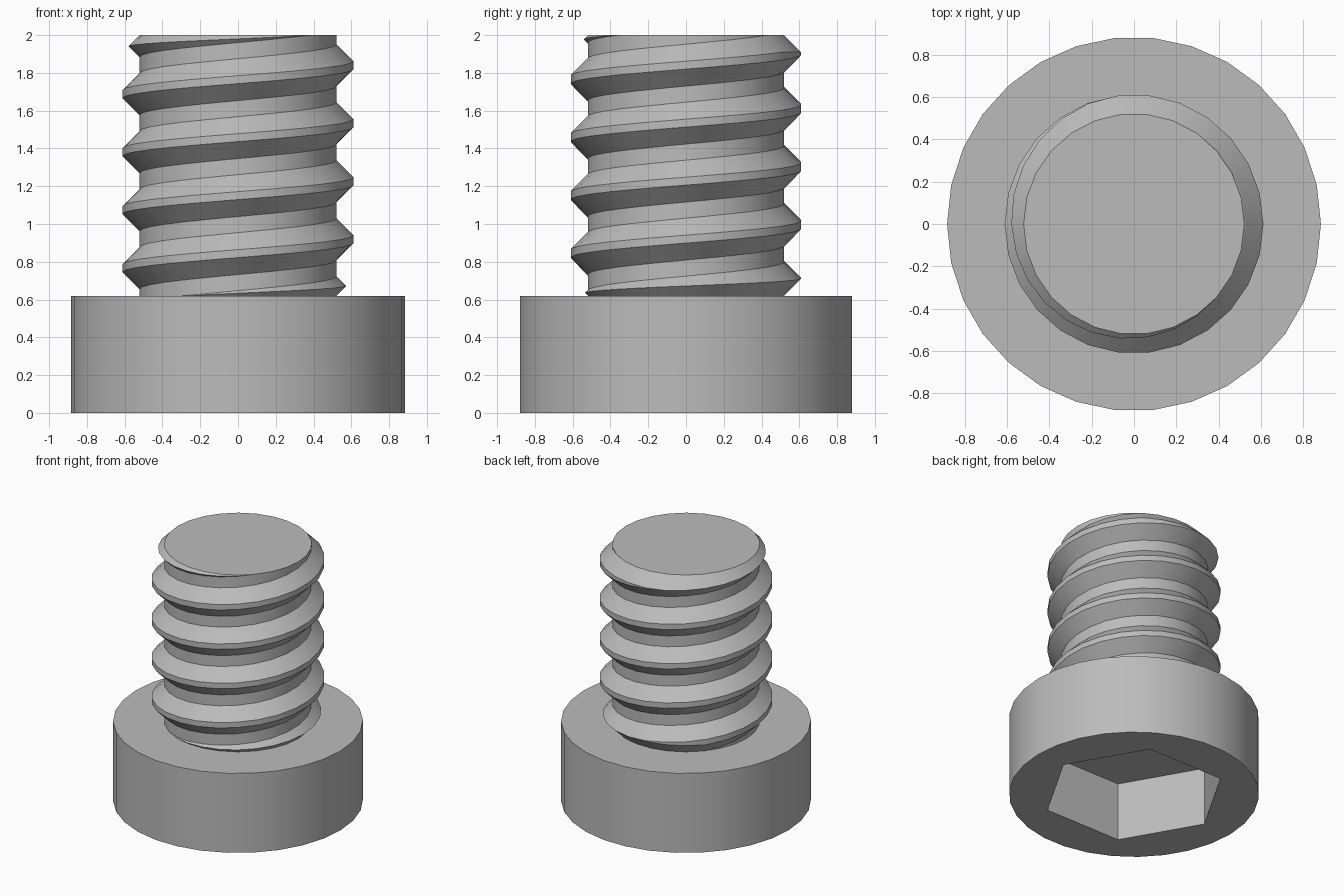
import bpy, bmesh
from math import cos, sin, pi

cube = bpy.data.objects.get("Cube")
if cube:
    bpy.data.objects.remove(cube)

# Dimensions
HEAD_R, HEAD_H, TOP = 0.884, 0.62, 2.0
ROOT, CREST = 0.522, 0.612
DEPTH = CREST - ROOT
PITCH, FLAT, FIRST_CREST = 0.307, 0.042, 0.613
SIDES = 26
SOCKET_R, SOCKET_DEPTH = 0.65, 0.455

steel = bpy.data.materials.new("grey_steel")
steel.use_nodes = True
GREY = (0.5, 0.5, 0.5, 1)
steel.diffuse_color = GREY
steel.node_tree.nodes["Principled BSDF"].inputs["Base Color"].default_value = GREY


def make_object(name, bm):
    mesh = bpy.data.meshes.new(name)
    bm.to_mesh(mesh)
    bm.free()
    mesh.materials.append(steel)
    obj = bpy.data.objects.new(name, mesh)
    bpy.context.collection.objects.link(obj)
    return obj


def activate(obj):
    bpy.ops.object.select_all(action="DESELECT")
    obj.select_set(True)
    bpy.context.view_layer.objects.active = obj


def prism(name, sides, radius, z0, z1):
    bm = bmesh.new()
    ring = [bm.verts.new((radius * cos(2 * pi * i / sides),
                          radius * sin(2 * pi * i / sides), z0)) for i in range(sides)]
    base = bm.faces.new(ring)
    new = bmesh.ops.extrude_face_region(bm, geom=[base])["geom"]
    for v in new:
        if isinstance(v, bmesh.types.BMVert):
            v.co.z = z1
    bmesh.ops.recalc_face_normals(bm, faces=bm.faces)
    return make_object(name, bm)


# Head with a hexagonal socket cut into its underside
head = prism("head", 30, HEAD_R, 0, HEAD_H)
cutter = prism("socket_cutter", 6, SOCKET_R, -0.1, SOCKET_DEPTH)
cutter.hide_render = True
cut = head.modifiers.new("socket", "BOOLEAN")
cut.operation, cut.solver, cut.object = "DIFFERENCE", "EXACT", cutter
activate(head)
bpy.ops.object.modifier_apply(modifier=cut.name)
bpy.data.objects.remove(cutter)


def thread_section(step):
    """Radius and height of one thread turn, chamfered at both shaft ends."""
    centre = FIRST_CREST + PITCH * step / SIDES
    low, high = centre - FLAT / 2, centre + FLAT / 2
    crest_low = max(low, HEAD_H + DEPTH)
    crest_high = min(high, TOP - DEPTH)
    radius = CREST
    if crest_low > crest_high:
        radius = max(ROOT, CREST - (crest_low - crest_high) / 2)
        crest_low = crest_high = (crest_low + crest_high) / 2
    points = [(ROOT, low - DEPTH), (radius, crest_low), (radius, crest_high),
              (ROOT, high + DEPTH), (ROOT, low - DEPTH + PITCH)]
    return [(r, min(max(z, HEAD_H), TOP)) for r, z in points]


# Threaded shaft: the section swept along a right-handed helix
bm = bmesh.new()
previous = None
for step in range(-2 * SIDES, 6 * SIDES + 1):
    a = 2 * pi * step / SIDES
    row = [bm.verts.new((r * cos(a), r * sin(a), z)) for r, z in thread_section(step)]
    if previous:
        for i in range(len(row) - 1):
            bm.faces.new((previous[i], row[i], row[i + 1], previous[i + 1]))
    previous = row
bmesh.ops.remove_doubles(bm, verts=bm.verts, dist=0.0005)
bmesh.ops.dissolve_degenerate(bm, edges=bm.edges, dist=0.0005)

# Flat end of the shaft
bm.faces.new([bm.verts.new((ROOT * cos(2 * pi * i / SIDES),
                            ROOT * sin(2 * pi * i / SIDES), TOP)) for i in range(SIDES)])
bmesh.ops.remove_doubles(bm, verts=bm.verts, dist=0.0005)
shaft = make_object("threaded_shaft", bm)

for obj in (head, shaft):
    activate(obj)
    bpy.ops.object.shade_smooth_by_angle(angle=pi / 6)
